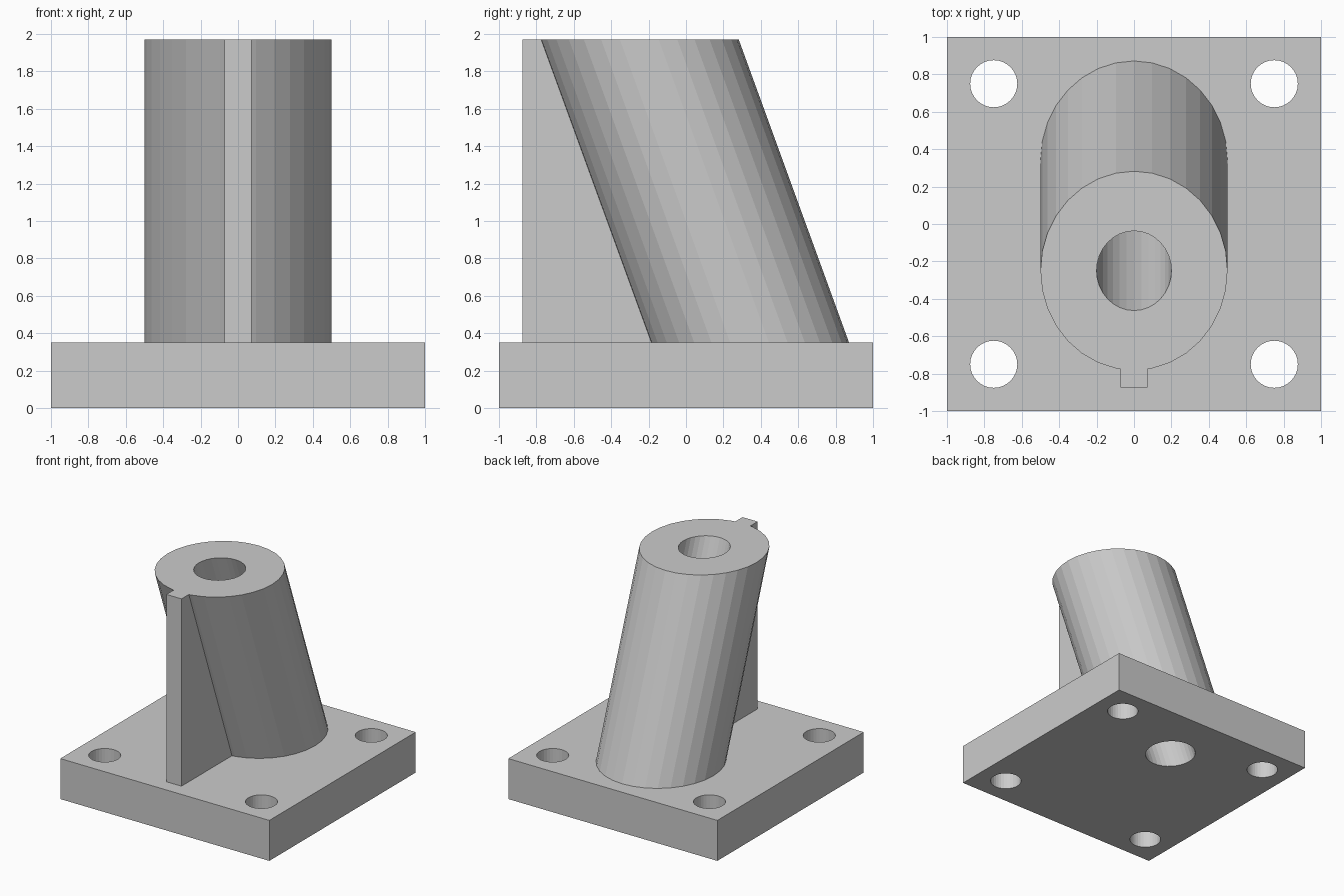
import bpy, bmesh, math
from mathutils import Vector

if "Cube" in bpy.data.objects:
    bpy.data.objects.remove(bpy.data.objects["Cube"], do_unlink=True)

SIDES = 32
PLATE_TOP, TOP = 0.35, 1.97
TILT = math.tan(math.radians(20))
STRETCH = 1 / math.cos(math.radians(20))

grey = bpy.data.materials.new("plain_grey")
grey.use_nodes = True
colour = (0.6, 0.6, 0.6, 1)
grey.diffuse_color = colour
grey.node_tree.nodes["Principled BSDF"].inputs["Base Color"].default_value = colour


def axis_y(z):
    """Depth of the leaning tube's axis at height z."""
    return -0.25 + (TOP - z) * TILT


def prism(name, lower, upper):
    """Closed solid between two matching outlines."""
    bm = bmesh.new()
    a = [bm.verts.new(p) for p in lower]
    b = [bm.verts.new(p) for p in upper]
    bm.faces.new(a[::-1])
    bm.faces.new(b)
    for i in range(len(a)):
        j = (i + 1) % len(a)
        bm.faces.new((a[i], a[j], b[j], b[i]))
    bmesh.ops.recalc_face_normals(bm, faces=bm.faces)
    mesh = bpy.data.meshes.new(name)
    bm.to_mesh(mesh)
    bm.free()
    mesh.materials.append(grey)
    obj = bpy.data.objects.new(name, mesh)
    bpy.context.collection.objects.link(obj)
    return obj


def ring(x, y, z, radius, stretch=1):
    angles = [math.tau * i / SIDES for i in range(SIDES)]
    return [Vector((x + radius * math.cos(t), y + radius * stretch * math.sin(t), z))
            for t in angles]


def leaning(name, radius, z0, z1):
    """Cylinder along the leaning axis, with level ends."""
    return prism(name, ring(0, axis_y(z0), z0, radius, STRETCH),
                 ring(0, axis_y(z1), z1, radius, STRETCH))


def combine(body, tool, operation):
    """Merge or cut the body with the tool, then discard the tool."""
    tool.hide_render = True
    mod = body.modifiers.new(tool.name, "BOOLEAN")
    mod.operation, mod.solver, mod.object = operation, "EXACT", tool
    bpy.context.view_layer.objects.active = body
    bpy.ops.object.modifier_apply(modifier=mod.name)
    bpy.data.objects.remove(tool, do_unlink=True)


# Square base plate
corners = [(-1, -1), (1, -1), (1, 1), (-1, 1)]
bracket = prism("leaning_tube_bracket", [(x, y, 0) for x, y in corners],
                [(x, y, PLATE_TOP) for x, y in corners])

# Leaning tube, rooted inside the plate
combine(bracket, leaning("leaning_tube", 0.5, 0.1, TOP), "UNION")

# Upright rib filling the overhang in front of the tube
side = [(-0.875, 0.2), (axis_y(0.2) - 0.4, 0.2), (axis_y(TOP) - 0.4, TOP), (-0.875, TOP)]
rib = prism("support_rib", [(-0.072, y, z) for y, z in side],
            [(0.072, y, z) for y, z in side])
combine(bracket, rib, "UNION")

# Bore along the tube and through the plate
combine(bracket, leaning("bore_cutter", 0.2, -0.2, TOP + 0.2), "DIFFERENCE")

# Four mounting holes
for sx, sy in corners:
    hole = prism("bolt_hole_cutter", ring(sx * 0.75, sy * 0.75, -0.2, 0.126),
                 ring(sx * 0.75, sy * 0.75, PLATE_TOP + 0.2, 0.126))
    combine(bracket, hole, "DIFFERENCE")
